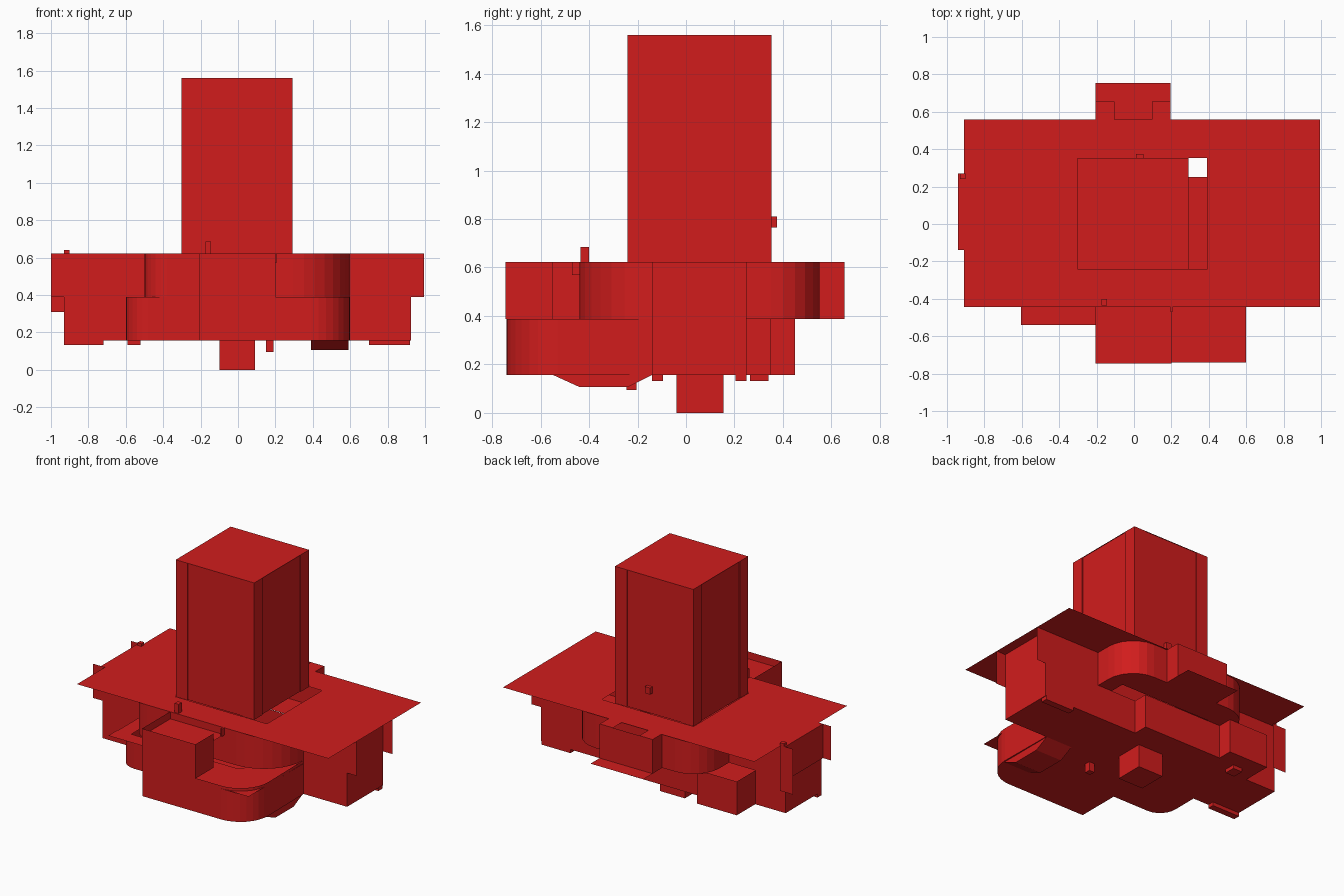
import bpy, bmesh, math

if "Cube" in bpy.data.objects:
    bpy.data.objects.remove(bpy.data.objects["Cube"])

red = bpy.data.materials.new("red")
red.diffuse_color = (0.64, 0.012, 0.012, 1)
red.use_nodes = True
red.node_tree.nodes["Principled BSDF"].inputs["Base Color"].default_value = red.diffuse_color


def finish(name, bm):
    me = bpy.data.meshes.new(name)
    bm.to_mesh(me)
    bm.free()
    me.materials.append(red)
    ob = bpy.data.objects.new(name, me)
    bpy.context.collection.objects.link(ob)
    return ob


def arc(cx, cy, r, a0, a1, n=6):
    return [(cx + r * math.cos(math.radians(a0 + (a1 - a0) * i / n)),
             cy + r * math.sin(math.radians(a0 + (a1 - a0) * i / n))) for i in range(n + 1)]


def wall(name, pts, z0, z1, closed=False):
    """Thin vertical wall following a plan outline."""
    bm = bmesh.new()
    lo = [bm.verts.new((x, y, z0)) for x, y in pts]
    hi = [bm.verts.new((x, y, z1)) for x, y in pts]
    for i in range(len(pts) if closed else len(pts) - 1):
        j = (i + 1) % len(pts)
        bm.faces.new((lo[i], lo[j], hi[j], hi[i]))
    return finish(name, bm)


def sheet(name, z, *loops):
    """Flat slab surface; the loops after the first are openings."""
    bm = bmesh.new()
    for pts in loops:
        vs = [bm.verts.new((x, y, z)) for x, y in pts]
        for i in range(len(vs)):
            bm.edges.new((vs[i - 1], vs[i]))
    bmesh.ops.triangle_fill(bm, use_beauty=True, use_dissolve=False, edges=bm.edges[:], normal=(0, 0, 1))
    return finish(name, bm)


def rect(x0, x1, y0, y1):
    return [(x0, y0), (x1, y0), (x1, y1), (x0, y1)]


def box(name, x0, x1, y0, y1, z0, z1):
    bm = bmesh.new()
    bmesh.ops.create_cube(bm, size=1)
    for v in bm.verts:
        v.co = ((x0 + x1) / 2 + v.co.x * (x1 - x0),
                (y0 + y1) / 2 + v.co.y * (y1 - y0),
                (z0 + z1) / 2 + v.co.z * (z1 - z0))
    return finish(name, bm)


Z0, Z1, Z2, Z3 = 0.157, 0.388, 0.622, 1.56
opening = rect(-0.303, 0.39, -0.243, 0.353)

# lower storey: floor and outer walls
lower = ([(-0.93, -0.14), (-0.6, -0.14)] + arc(-0.48, -0.32, 0.12, 180, 270)
         + [(-0.205, -0.44), (-0.205, -0.74)] + arc(0.39, -0.53, 0.21, 270, 360, 8)
         + [(0.595, -0.14), (0.925, -0.14), (0.925, 0.25), (0.2, 0.25), (0.2, 0.35), (-0.4, 0.35),
            (-0.4, 0.45), (-0.7, 0.45), (-0.7, 0.25), (-0.93, 0.25)])
sheet("ground_floor", Z0, lower)
wall("lower_walls", lower, Z0, Z1, True)

# upper storey: outer walls and floor
upper = ([(-0.93, -0.14), (-0.5, -0.14)] + arc(-0.38, -0.32, 0.12, 180, 270)
         + arc(0.295, -0.14, 0.3, 270, 360, 8)
         + [(0.925, -0.14), (0.925, 0.25), (0.5, 0.25)] + arc(0.3, 0.35, 0.2, 0, 90)
         + arc(-0.3, 0.35, 0.2, 90, 180) + [(-0.5, 0.25), (-0.93, 0.25)])
sheet("upper_floor", Z1, upper, opening)
wall("upper_walls", upper, Z1, Z2, True)

# terraces around the upper floor
sheet("back_terrace", Z1, rect(-0.205, 0.195, 0.55, 0.755))
sheet("front_terrace", Z1 - 0.02, rect(-0.205, 0.598, -0.74, -0.44))
sheet("right_terrace", Z1 - 0.02, [(0.3, -0.44), (0.598, -0.44), (0.598, -0.14)])
sheet("left_terrace", Z1, rect(-0.605, -0.205, -0.54, -0.44))
sheet("left_corner_terrace", Z1, rect(-0.6, -0.5, -0.44, -0.14))

# projecting bays at front and back
wall("front_bay", [(-0.205, -0.44), (-0.205, -0.745), (0.2, -0.745), (0.2, -0.55)], Z1, Z2)
sheet("front_bay_roof", Z2 - 0.05, rect(-0.205, 0.2, -0.745, -0.44))
wall("back_bay", [(-0.205, 0.55), (-0.205, 0.655), (0.195, 0.655), (0.195, 0.55)], Z1, Z2)
for s in (-1, 1):
    sheet("back_bay_corner", Z2, rect(s * 0.15 - 0.055, s * 0.15 + 0.045, 0.555, 0.655))

# roof sheet with the tower opening
sheet("roof", Z2, rect(-0.91, 0.995, -0.443, 0.56), opening)

# fins on the wing ends
for y in (-0.14, 0.25):
    wall("right_fin", [(0.925, y), (0.995, y)], Z1, Z2)
wall("left_front_fin", [(-0.93, -0.14), (-1.0, -0.14)], Z1, Z2)
wall("left_back_fin", [(-0.9, 0.27), (-1.0, 0.27)], 0.31, Z2)
wall("left_end_panel", [(-0.94, -0.14), (-0.94, 0.27)], Z1, Z2)
sheet("left_ledge", Z2, rect(-0.94, -0.91, -0.14, 0.27))

# tower: slightly recessed panels between corner strips
wall("tower_walls", rect(-0.296, 0.286, -0.236, 0.346), Z2, Z3, True)
sheet("tower_roof", Z3, rect(-0.302, 0.292, -0.242, 0.352))
for x, sx in ((-0.302, 1), (0.292, -1)):
    for y, sy in ((-0.242, 1), (0.352, -1)):
        wall("tower_corner", [(x + sx * 0.09, y + sy * 0.006), (x + sx * 0.09, y), (x, y),
                              (x, y + sy * 0.09), (x + sx * 0.006, y + sy * 0.09)], Z2, Z3)

# base shaft under the ground floor
box("base_shaft", -0.1, 0.09, -0.04, 0.155, 0, Z0)

# sunken pit with sloped ends
bm = bmesh.new()
prof = [(-0.55, Z0), (-0.44, 0.107), (-0.24, 0.107), (-0.14, Z0)]
a = [bm.verts.new((0.39, y, z)) for y, z in prof]
b = [bm.verts.new((0.59, y, z)) for y, z in prof]
bm.faces.new(a)
bm.faces.new(b)
for i in range(3):
    bm.faces.new((a[i], a[i + 1], b[i + 1], b[i]))
finish("sunken_pit", bm)

# small fittings
box("tower_back_unit", 0.01, 0.05, 0.35, 0.375, 0.765, 0.81)
box("roof_unit", -0.175, -0.145, -0.435, -0.4, Z2, 0.685)
box("under_unit", 0.15, 0.19, -0.245, -0.205, 0.095, Z0)
box("bay_unit", 0.195, 0.205, -0.47, -0.44, 0.57, Z2)
box("right_under_strip", 0.7, 0.92, 0.205, 0.25, 0.132, Z0)
box("left_under_strip", -0.93, -0.72, -0.14, -0.095, 0.132, Z0)
box("back_under_strip", -0.59, -0.52, 0.265, 0.34, 0.132, Z0)
box("left_roof_strip", -0.93, -0.9, 0.24, 0.27, Z2, 0.64)
